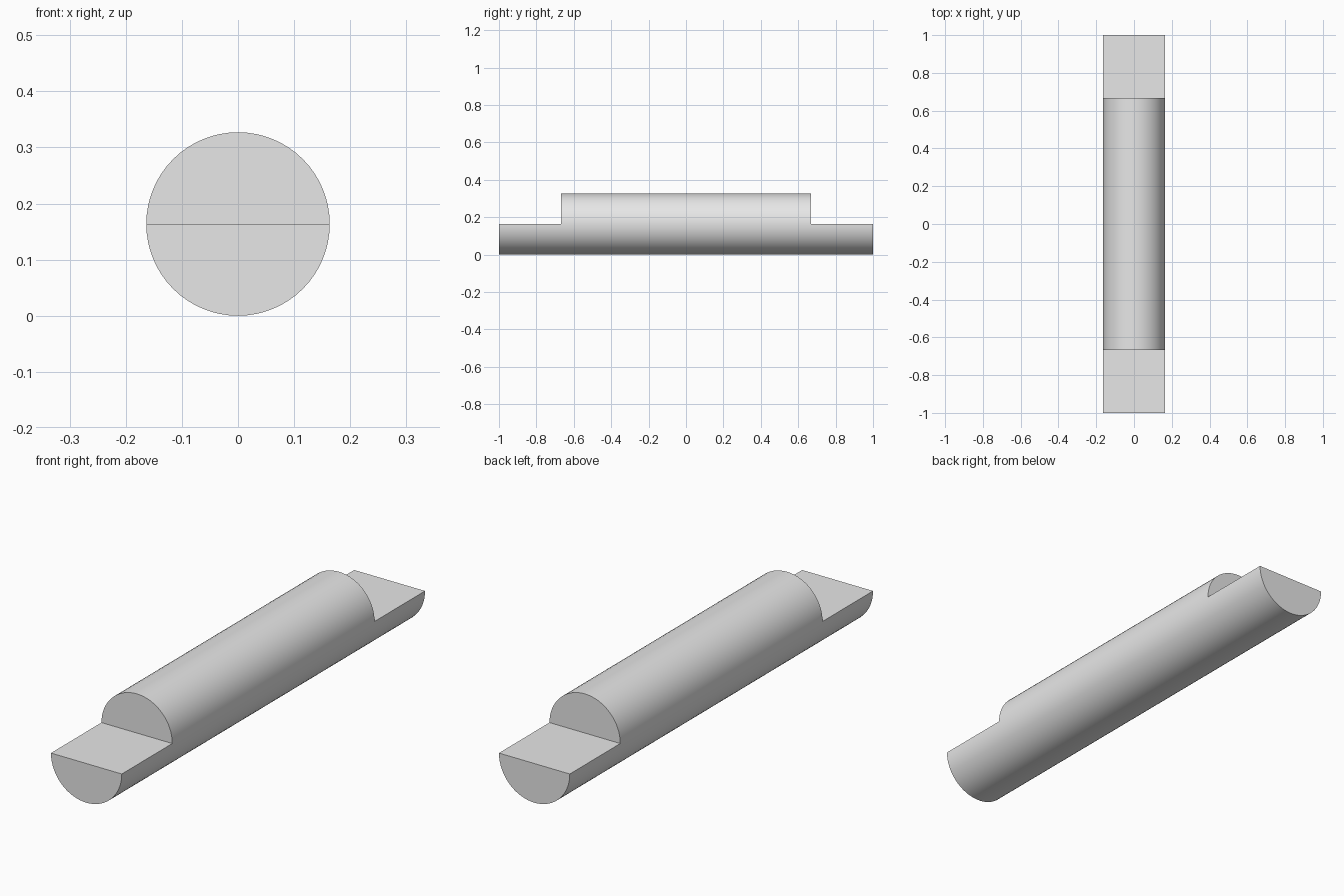
import bpy
import bmesh
from math import cos, sin, pi, radians

cube = bpy.data.objects.get("Cube")
if cube:
    bpy.data.objects.remove(cube)

RADIUS = 0.1635
HALF_LENGTH = 1.0
HALF_BARREL = 0.667
STEPS = 32  # segments per half circle

# Plain grey material
grey = bpy.data.materials.new("grey")
grey.use_nodes = True
colour = (0.8, 0.8, 0.8, 1.0)
grey.diffuse_color = colour
grey.node_tree.nodes["Principled BSDF"].inputs["Base Color"].default_value = colour

bm = bmesh.new()


def arc(y, start):
    """Half circle of vertices across the rod at y."""
    angles = [start + pi * i / STEPS for i in range(STEPS + 1)]
    return [bm.verts.new((RADIUS * cos(a), y, RADIUS + RADIUS * sin(a))) for a in angles]


def skin(first, second):
    for i in range(STEPS):
        bm.faces.new((first[i], first[i + 1], second[i + 1], second[i]))


# Lower half runs the full length, with flat ledges at both ends
stations = (-HALF_LENGTH, -HALF_BARREL, HALF_BARREL, HALF_LENGTH)
lower = [arc(y, pi) for y in stations]
for first, second in zip(lower, lower[1:]):
    skin(first, second)
for first, second in (lower[:2], lower[2:]):
    bm.faces.new((first[0], first[-1], second[-1], second[0]))

# Upper half covers the middle only
upper = [arc(y, 0) for y in stations[1:3]]
skin(*upper)

# End caps and step faces
for outline in (lower[0], lower[-1], *upper):
    bm.faces.new(outline)

bmesh.ops.remove_doubles(bm, verts=bm.verts, dist=0.0001)
bmesh.ops.recalc_face_normals(bm, faces=bm.faces)

mesh = bpy.data.meshes.new("stepped_rod")
bm.to_mesh(mesh)
bm.free()
mesh.materials.append(grey)
rod = bpy.data.objects.new("stepped_rod", mesh)
bpy.context.collection.objects.link(rod)

# Smooth barrel with crisp ledge edges
bpy.ops.object.select_all(action="DESELECT")
rod.select_set(True)
bpy.context.view_layer.objects.active = rod
bpy.ops.object.shade_smooth_by_angle(angle=radians(30))
